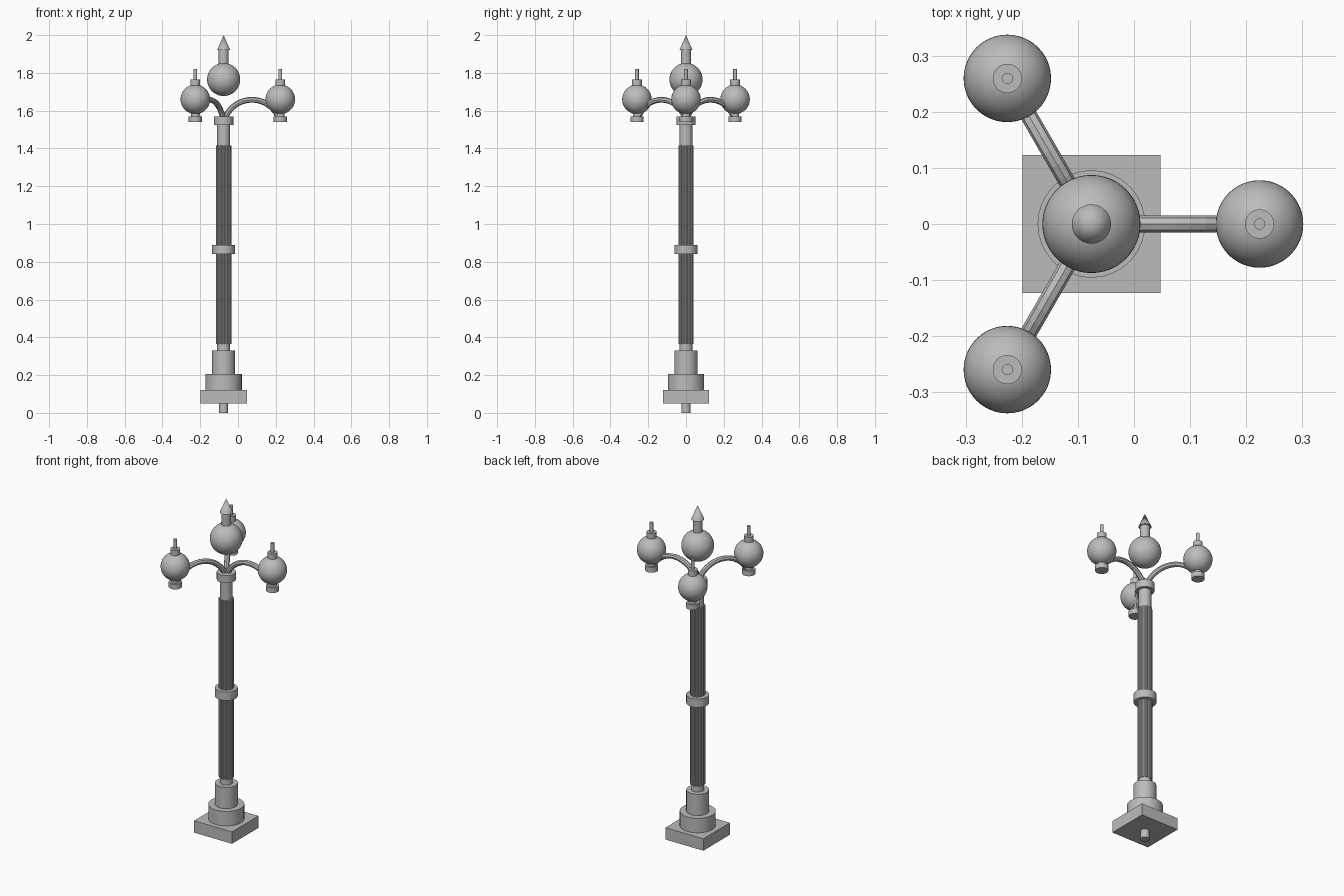
import bpy
import math
from mathutils import Vector

if "Cube" in bpy.data.objects:
    bpy.data.objects.remove(bpy.data.objects["Cube"])

POLE_X = -0.076
REACH = 0.3

grey = bpy.data.materials.new("plain grey")
grey.use_nodes = True
GREY = (0.5, 0.5, 0.5, 1)
grey.diffuse_color = GREY
grey.node_tree.nodes["Principled BSDF"].inputs["Base Color"].default_value = GREY


def finish(name, smooth=True):
    ob = bpy.context.object
    ob.name = name
    ob.data.materials.append(grey)
    if smooth:
        bpy.ops.object.shade_smooth_by_angle(angle=math.radians(35))
    return ob


def drum(name, x, y, r, z0, z1, sides=32, top=None):
    """Upright cylinder, or a cone when a top radius is given."""
    bpy.ops.mesh.primitive_cone_add(
        vertices=sides, radius1=r, radius2=r if top is None else top,
        depth=z1 - z0, location=(x, y, (z0 + z1) / 2))
    return finish(name)


def globe(name, x, y, z, r):
    bpy.ops.mesh.primitive_uv_sphere_add(
        segments=48, ring_count=24, radius=r, location=(x, y, z))
    return finish(name)


# Square plinth
bpy.ops.mesh.primitive_cube_add(size=1, location=(POLE_X, 0, 0.085))
bpy.context.object.scale = (0.246, 0.246, 0.07)
finish("plinth", smooth=False)

# Stacked round parts of the post
for name, r, z0, z1 in (
        ("ground_peg", 0.024, 0, 0.06),
        ("lower_drum", 0.096, 0.12, 0.205),
        ("upper_drum", 0.061, 0.205, 0.33),
        ("post_core", 0.034, 0.33, 1.56),
        ("middle_collar", 0.061, 0.84, 0.89),
        ("top_collar", 0.051, 1.525, 1.57)):
    drum(name, POLE_X, 0, r, z0, z1)

# Ribs around the shaft
RIBS = 12
for i in range(RIBS):
    a = math.tau * i / RIBS
    drum(f"shaft_rib_{i + 1}", POLE_X + 0.033 * math.cos(a),
         0.033 * math.sin(a), 0.008, 0.365, 1.415, sides=10)

# Central globe and pointed finial
globe("centre_globe", POLE_X, 0, 1.765, 0.0875)
drum("finial_stem", POLE_X, 0, 0.026, 1.83, 1.92)
drum("finial_point", POLE_X, 0, 0.035, 1.92, 2.0, top=0)


def arm(name, direction):
    """Arched tube from the top collar to a lamp cup."""
    curve = bpy.data.curves.new(name, "CURVE")
    curve.dimensions = "3D"
    curve.bevel_depth = 0.015
    curve.bevel_resolution = 2
    curve.use_fill_caps = True
    spline = curve.splines.new("POLY")
    steps = 14
    spline.points.add(steps)
    half, rise = 0.14, 0.092
    radius = (half ** 2 + rise ** 2) / (2 * rise)
    sweep = math.asin(half / radius)
    for i, point in enumerate(spline.points):
        t = sweep * (2 * i / steps - 1)
        p = direction * (REACH / 2 + radius * math.sin(t))
        z = 1.658 - radius * (1 - math.cos(t))
        point.co = (POLE_X + p.x, p.y, z, 1)
    ob = bpy.data.objects.new(name, curve)
    bpy.context.collection.objects.link(ob)
    bpy.ops.object.select_all(action="DESELECT")
    ob.select_set(True)
    bpy.context.view_layer.objects.active = ob
    bpy.ops.object.convert(target="MESH")
    finish(name, smooth=False)
    for face in bpy.context.object.data.polygons:
        face.use_smooth = False


# Three lamps on arms, evenly spaced
for side, degrees in (("left", 0), ("back", 120), ("front", 240)):
    a = math.radians(degrees)
    d = Vector((math.cos(a), math.sin(a), 0))
    x, y = POLE_X + REACH * d.x, REACH * d.y
    arm(f"{side}_arm", d)
    drum(f"{side}_cup", x, y, 0.035, 1.54, 1.57)
    drum(f"{side}_cup_neck", x, y, 0.022, 1.565, 1.6)
    globe(f"{side}_globe", x, y, 1.66, 0.078)
    drum(f"{side}_cap", x, y, 0.026, 1.72, 1.765)
    drum(f"{side}_pin", x, y, 0.01, 1.76, 1.82, sides=16)
